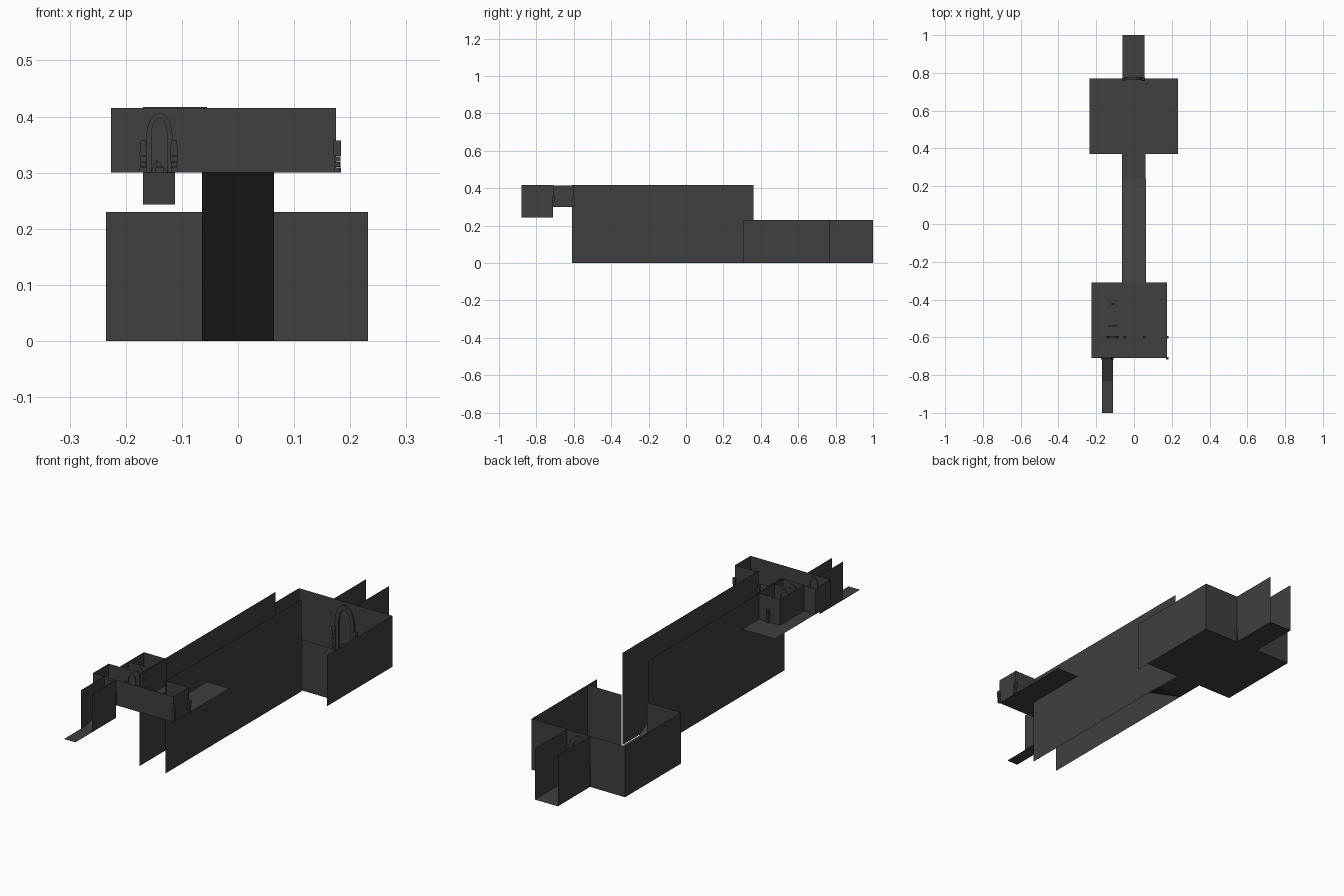
import bpy, bmesh, math, random
from mathutils import Vector

if "Cube" in bpy.data.objects:
    bpy.data.objects.remove(bpy.data.objects["Cube"])

random.seed(4)
stone = bpy.data.materials.new("dark_stone")
stone.diffuse_color = (0.05, 0.05, 0.05, 1)
stone.use_nodes = True
stone.node_tree.nodes["Principled BSDF"].inputs["Base Color"].default_value = stone.diffuse_color


def finish(name, bm):
    mesh = bpy.data.meshes.new(name)
    bm.to_mesh(mesh)
    bm.free()
    mesh.materials.append(stone)
    ob = bpy.data.objects.new(name, mesh)
    bpy.context.collection.objects.link(ob)
    return ob


def sheet(name, pts):
    """Single flat panel through the given corners."""
    bm = bmesh.new()
    bm.faces.new([bm.verts.new(p) for p in pts])
    return finish(name, bm)


def floor(name, x0, x1, y0, y1, z0, z1=None):
    """Floor panel; z1 is the height at y1 for ramps."""
    z1 = z0 if z1 is None else z1
    sheet(name, [(x0, y0, z0), (x1, y0, z0), (x1, y1, z1), (x0, y1, z1)])


def wall(name, a, b, z0, z1):
    sheet(name, [(*a, z0), (*b, z0), (*b, z1), (*a, z1)])


def arch(cx, z, half, spring, apex, steps=6):
    """Points of an arch from left foot over the top to right foot."""
    pts = [(cx - half, z)]
    for i in range(2 * steps + 1):
        t = math.pi * (1 - i / (2 * steps))
        pts.append((cx + half * math.cos(t), z + spring + (apex - spring) * math.sin(t)))
    return pts + [(cx + half, z)]


def arch_wall(name, x0, x1, y, z0, z1, cx, half, spring, apex):
    """Wall panel with an arched opening and a raised stone surround."""
    inner = arch(cx, z0, half, spring, apex)
    outline = [(x0, z0)] + inner + [(x1, z0), (x1, z1), (x0, z1)]
    bm = bmesh.new()
    f = bm.faces.new([bm.verts.new((px, y, pz)) for px, pz in outline])
    bmesh.ops.triangulate(bm, faces=[f])
    finish(name, bm)
    # surround
    outer = arch(cx, z0, half * 1.6, spring, apex + half * 0.7)
    d = half * 0.25
    bm = bmesh.new()
    rings = []
    for (ix, iz), (ox, oz) in zip(inner, outer):
        rings.append([bm.verts.new(p) for p in
                      ((ix, y - d, iz), (ox, y - d, oz), (ox, y + d, oz), (ix, y + d, iz))])
    for r, s in zip(rings, rings[1:]):
        for k in range(4):
            bm.faces.new((r[k], r[(k + 1) % 4], s[(k + 1) % 4], s[k]))
    bm.faces.new(rings[0])
    bm.faces.new(rings[-1][::-1])
    bmesh.ops.recalc_face_normals(bm, faces=bm.faces)
    finish(name + "_surround", bm)


def pillar(name, x, y, z, size, height, courses=6):
    """Stack of uneven stone blocks."""
    bm = bmesh.new()
    h = height / courses
    for i in range(courses):
        s = size * random.uniform(0.75, 1.05)
        geo = bmesh.ops.create_cube(bm, size=1)
        for v in geo["verts"]:
            v.co = Vector((v.co.x * s + x, v.co.y * s + y, z + h * (i + 0.5) + v.co.z * h * 0.94))
    finish(name, bm)


# lower hall at the back
floor("hall_floor", -.235, .232, .37, .77, 0)
wall("hall_left_wall", (-.235, .37), (-.235, .77), 0, .23)
wall("hall_right_wall", (.232, .305), (.232, .77), 0, .23)
for s, end in ((-1, -.235), (1, .232)):
    wall("hall_front_wall", (s * .064, .37), (end, .37), 0, .23)
arch_wall("hall_back_wall", -.235, .232, .77, 0, .23, -.003, .03, .13, .195)
for x in (-.055, .049):
    pillar("hall_arch_pillar", x, .766, 0, .018, .11)

# exit passage behind the hall
floor("exit_floor", -.06, .055, .77, 1, 0)
for x in (-.06, .055):
    wall("exit_wall", (x, .77), (x, 1), 0, .23)

# long ramp passage
for x in (-.064, .064):
    wall("ramp_wall", (x, -.61), (x, .36), 0, .416)
floor("ramp_slope", -.064, .064, -.31, .24, .30, 0)
floor("ramp_landing", -.064, .06, .24, .37, 0)

# upper room
Z0, Z1 = .30, .415
floor("upper_floor", -.226, .175, -.71, -.31, Z0)
wall("upper_left_wall", (-.226, -.71), (-.226, -.6), Z0, Z1)
wall("upper_right_wall", (.175, -.71), (.175, -.6), Z0, Z1)
wall("upper_back_wall_right", (.064, -.6), (.175, -.6), Z0, Z1)
wall("upper_back_wall_left", (-.226, -.6), (-.169, -.6), Z0, Z1)
arch_wall("upper_front_wall", -.226, .175, -.71, Z0, Z1, -.14, .0145, .065, .096)

# small cell beside the ramp
for x in (-.169, -.055):
    wall("cell_side_wall", (x, -.6), (x, -.43), Z0, .417)
wall("cell_back_wall", (-.169, -.43), (-.055, -.43), Z0, .417)
for y in (-.6, -.54):
    arch_wall("cell_arch_wall", -.169, -.055, y, Z0, .417, -.112, .0145, .065, .096)

# stone pillars of the upper level
for x, y in ((.177, -.71), (.177, -.6), (-.169, -.712), (-.114, -.712), (-.05, -.6),
             (.055, -.6), (-.112, -.424), (-.14, -.6), (-.085, -.6)):
    pillar("stone_pillar", x, y, Z0, .013, .058)

# stair passage at the front
floor("front_slope", -.169, -.112, -.83, -.71, .243, Z0)
floor("front_floor", -.169, -.112, -1, -.83, .243)
for x in (-.169, -.112):
    wall("front_wall", (x, -.88), (x, -.71), .243, .417)
